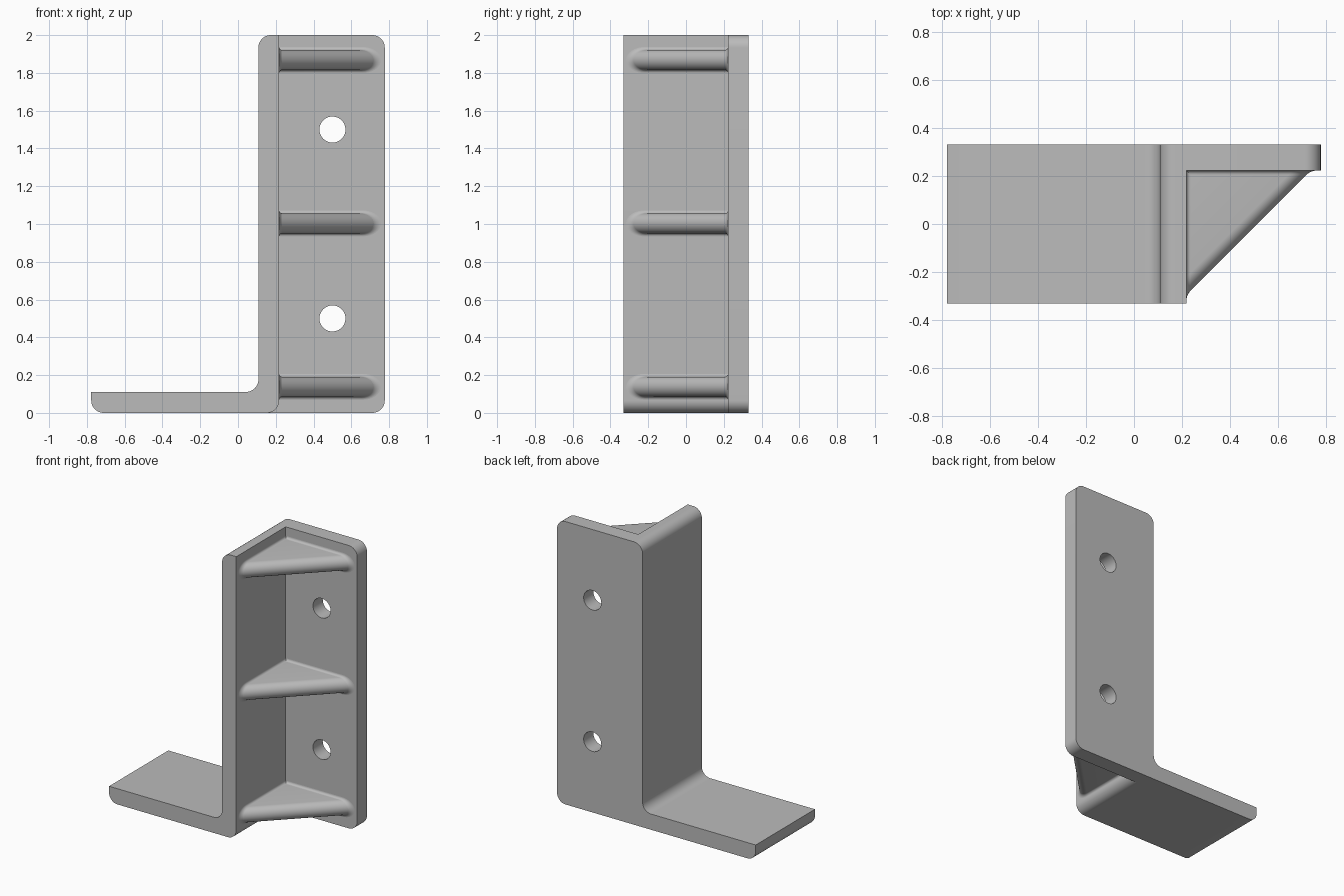
import bpy, bmesh, math
from mathutils import Vector

if "Cube" in bpy.data.objects:
    bpy.data.objects.remove(bpy.data.objects["Cube"], do_unlink=True)

grey = bpy.data.materials.new("plain grey")
grey.use_nodes = True
grey.diffuse_color = (0.5, 0.5, 0.5, 1)
grey.node_tree.nodes["Principled BSDF"].inputs["Base Color"].default_value = (0.5, 0.5, 0.5, 1)

# Main dimensions
HALF_X, HALF_Y, TOP = 0.777, 0.331, 2.0
WALL_L, WALL_R, FOOT = 0.108, 0.218, 0.111
PLATE_Y = 0.222
R = 0.066


def rounded(corners):
    """Outline from (x, z, radius) corners, each rounded by an arc."""
    out = []
    for i, (x, z, r) in enumerate(corners):
        p = Vector((x, z))
        if r == 0:
            out.append(p)
            continue
        a = (Vector(corners[i - 1][:2]) - p).normalized()
        b = (Vector(corners[(i + 1) % len(corners)][:2]) - p).normalized()
        for k in range(13):
            t = math.pi / 2 * k / 12
            out.append(p + r * (a * (1 - math.sin(t)) + b * (1 - math.cos(t))))
    return out


def loft(name, sections):
    """Closed solid through matching rings of points."""
    bm = bmesh.new()
    rings = [[bm.verts.new(p) for p in s] for s in sections]
    n = len(rings[0])
    for s, t in zip(rings, rings[1:]):
        for i in range(n):
            j = (i + 1) % n
            bm.faces.new((s[i], s[j], t[j], t[i]))
    bm.faces.new(rings[0])
    bm.faces.new(rings[-1])
    bmesh.ops.recalc_face_normals(bm, faces=bm.faces)
    mesh = bpy.data.meshes.new(name)
    bm.to_mesh(mesh)
    bm.free()
    mesh.materials.append(grey)
    obj = bpy.data.objects.new(name, mesh)
    bpy.context.collection.objects.link(obj)
    return obj


def smooth(obj):
    bpy.ops.object.select_all(action="DESELECT")
    obj.select_set(True)
    bpy.context.view_layer.objects.active = obj
    bpy.ops.object.shade_smooth_by_angle(angle=math.radians(30))


def slab(name, corners, y0, y1):
    outline = rounded(corners)
    return loft(name, [[(p.x, y, p.y) for p in outline] for y in (y0, y1)])


# Foot and upright wall, with the full-width back plate behind them
foot = [(-HALF_X, FOOT, 0), (-HALF_X, 0, R)]
inner = [(WALL_L, TOP, R), (WALL_L, FOOT, R)]
wall = slab("foot_and_wall",
            foot + [(WALL_R, 0, R), (WALL_R, TOP, 0)] + inner, -HALF_Y, PLATE_Y)
plate = slab("back_plate",
             foot + [(HALF_X, 0, R), (HALF_X, TOP, R)] + inner, PLATE_Y, HALF_Y)

# Bolt holes through the back plate
for label, z in (("lower", 0.5), ("upper", 1.5)):
    bpy.ops.mesh.primitive_cylinder_add(vertices=48, radius=0.069, depth=0.5,
                                        location=(0.5, 0.28, z), rotation=(math.pi / 2, 0, 0))
    cutter = bpy.context.object
    cutter.name = label + "_hole_cutter"
    cutter.data.materials.append(grey)
    cutter.hide_render = True
    cutter.hide_set(True)
    cut = plate.modifiers.new(label + "_hole", "BOOLEAN")
    cut.operation, cut.solver, cut.object = "DIFFERENCE", "EXACT", cutter

# Bake the cuts so that edge smoothing works on the finished mesh
bpy.context.view_layer.update()
done = bpy.data.meshes.new_from_object(plate.evaluated_get(bpy.context.evaluated_depsgraph_get()))
plate.modifiers.clear()
plate.data = done
smooth(wall)
smooth(plate)

# Triangular ribs with a rounded slanted edge and small fillets at both walls
LEG, HALF_T, FILLET = 0.517, 0.053, 0.016
ANGLES = [math.pi * (k / 16 - 0.5) for k in range(17)]


def reach(a, grow=0.0):
    return LEG + 1.4 * grow - 1.414 * (HALF_T + grow) * (1 - math.cos(a))


for label, zc in (("bottom", 0.138), ("middle", 1.003), ("top", 1.868)):
    layers = []
    for a in ANGLES:
        d, z = reach(a), zc + HALF_T * math.sin(a)
        layers.append([(WALL_R, PLATE_Y, z), (WALL_R + d, PLATE_Y, z), (WALL_R, PLATE_Y - d, z)])
    smooth(loft(label + "_rib", layers))

    for side in ("back", "wall"):
        sections = []
        for k in range(7):
            t = math.pi / 2 * k / 6
            depth = FILLET * (1 - math.cos(t))
            grow = FILLET * (1 - math.sin(t))
            ring = [(reach(a, grow) - depth, depth, zc + (HALF_T + grow) * math.sin(a))
                    for a in ANGLES]
            ring += [(0, depth, ring[-1][2]), (0, depth, ring[0][2])]
            if side == "wall":
                ring = [(v, u, z) for u, v, z in ring]
            sections.append([(WALL_R + u, PLATE_Y - v, z) for u, v, z in ring])
        smooth(loft(f"{label}_rib_{side}_fillet", sections))
